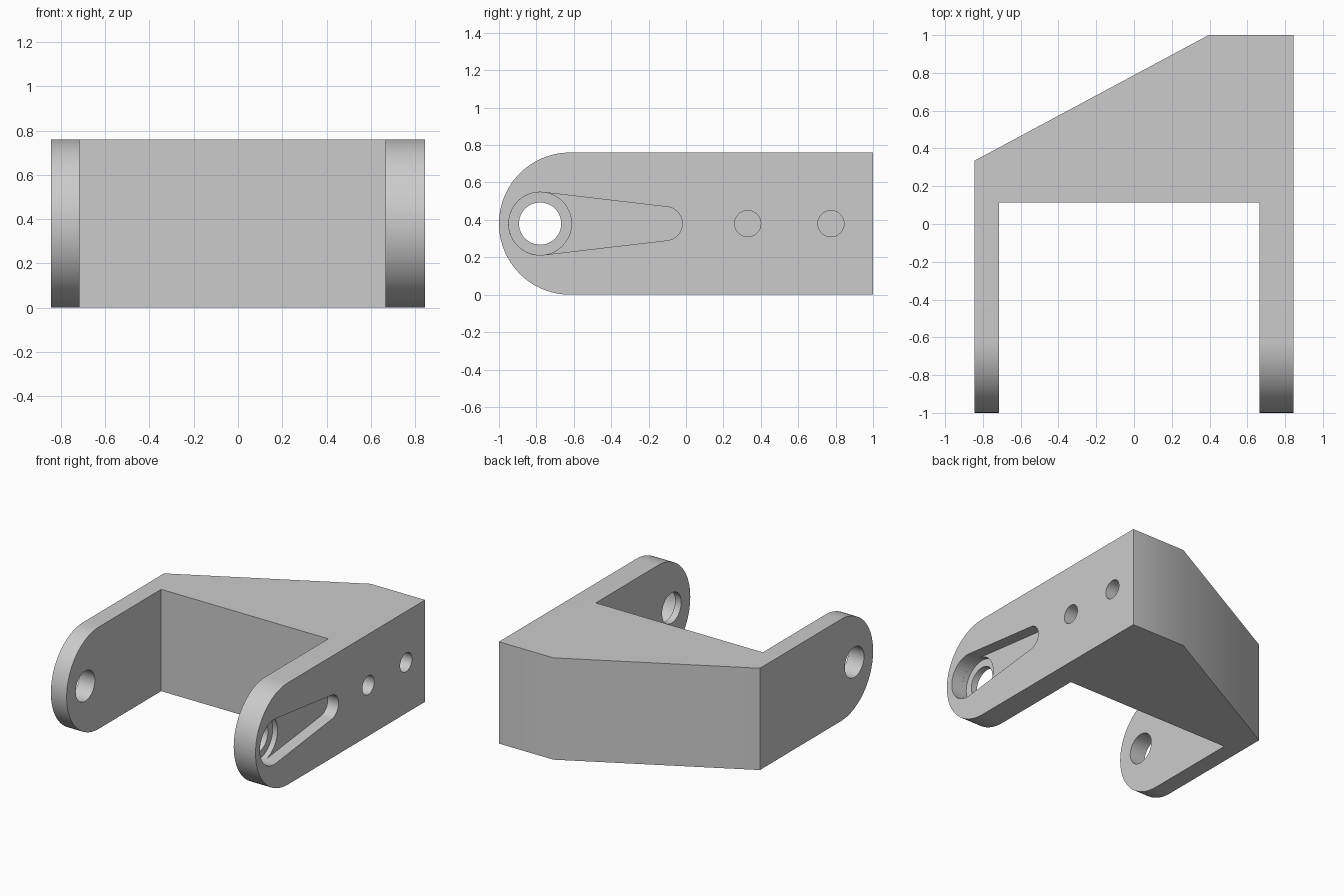
import bpy, bmesh
from math import radians, cos, sin, acos, pi
from mathutils import Vector

cube = bpy.data.objects.get("Cube")
if cube:
    bpy.data.objects.remove(cube, do_unlink=True)

HALF_X = 0.845
MID_Z = 0.38
PIVOT_Y = -0.78

gray = bpy.data.materials.new("light_gray")
gray.use_nodes = True
gray.diffuse_color = (0.6, 0.6, 0.6, 1)
gray.node_tree.nodes["Principled BSDF"].inputs["Base Color"].default_value = (0.6, 0.6, 0.6, 1)


def arc(cy, cz, r, a0, a1, n=48):
    """Points along an arc from angle a0 to a1."""
    return [(cy + r * cos(a0 + (a1 - a0) * i / n),
             cz + r * sin(a0 + (a1 - a0) * i / n)) for i in range(n + 1)]


def circle(cy, cz, r):
    return arc(cy, cz, r, 0, 2 * pi)[:-1]


def prism(name, points, axis, lo, hi):
    """Extrude a 2D outline along x (points are y, z) or z (points are x, y)."""
    bm = bmesh.new()
    place = (lambda p: (lo, p[0], p[1])) if axis == "x" else (lambda p: (p[0], p[1], lo))
    face = bm.faces.new([bm.verts.new(place(p)) for p in points])
    new = bmesh.ops.extrude_face_region(bm, geom=[face])["geom"]
    shift = Vector((hi - lo, 0, 0) if axis == "x" else (0, 0, hi - lo))
    bmesh.ops.translate(bm, vec=shift, verts=[v for v in new if isinstance(v, bmesh.types.BMVert)])
    bmesh.ops.recalc_face_normals(bm, faces=bm.faces)
    mesh = bpy.data.meshes.new(name)
    bm.to_mesh(mesh)
    bm.free()
    mesh.materials.append(gray)
    obj = bpy.data.objects.new(name, mesh)
    bpy.context.collection.objects.link(obj)
    return obj


def combine(target, tool, operation):
    """Apply a boolean and discard the tool."""
    bpy.context.view_layer.objects.active = target
    mod = target.modifiers.new("cut", "BOOLEAN")
    mod.operation, mod.solver, mod.object = operation, "EXACT", tool
    bpy.ops.object.modifier_apply(modifier=mod.name)
    bpy.data.objects.remove(tool, do_unlink=True)


# Fork plan: two arms joined by a slanted back block
plan = [(-HALF_X, -1.1), (-0.715, -1.1), (-0.715, 0.115), (0.665, 0.115), (0.665, -1.1),
        (HALF_X, -1.1), (HALF_X, 1), (0.395, 1), (-HALF_X, 0.335)]
bracket = prism("bracket", plan, "z", -0.1, 0.9)

# Side outline rounds the arm tips
side = arc(-0.62, MID_Z, MID_Z, pi / 2, 3 * pi / 2) + [(1.1, 0), (1.1, 2 * MID_Z)]
combine(bracket, prism("side_outline", side, "x", -1, 1), "INTERSECT")

# Pivot hole through both arms
combine(bracket, prism("pivot_hole", circle(PIVOT_Y, MID_Z, 0.113), "x", -1, 1), "DIFFERENCE")

# Tapered lever pocket on the outside of the left arm, with a deeper hub seat
big, small, tip_y = 0.168, 0.09, -0.11
tangent = acos((big - small) / (tip_y - PIVOT_Y))
pocket = (arc(PIVOT_Y, MID_Z, big, tangent, 2 * pi - tangent)
          + arc(tip_y, MID_Z, small, -tangent, tangent))
combine(bracket, prism("lever_pocket", pocket, "x", HALF_X - 0.09, 1), "DIFFERENCE")
combine(bracket, prism("hub_seat", circle(PIVOT_Y, MID_Z, big), "x", HALF_X - 0.13, 1), "DIFFERENCE")

# Blind screw holes in the block
for y in (0.33, 0.775):
    combine(bracket, prism("screw_hole", circle(y, MID_Z, 0.07), "x", HALF_X - 0.4, 1), "DIFFERENCE")

# Smooth shading with sharp edges kept
bpy.ops.object.select_all(action="DESELECT")
bracket.select_set(True)
bpy.context.view_layer.objects.active = bracket
bpy.ops.object.shade_smooth_by_angle(angle=radians(30))
